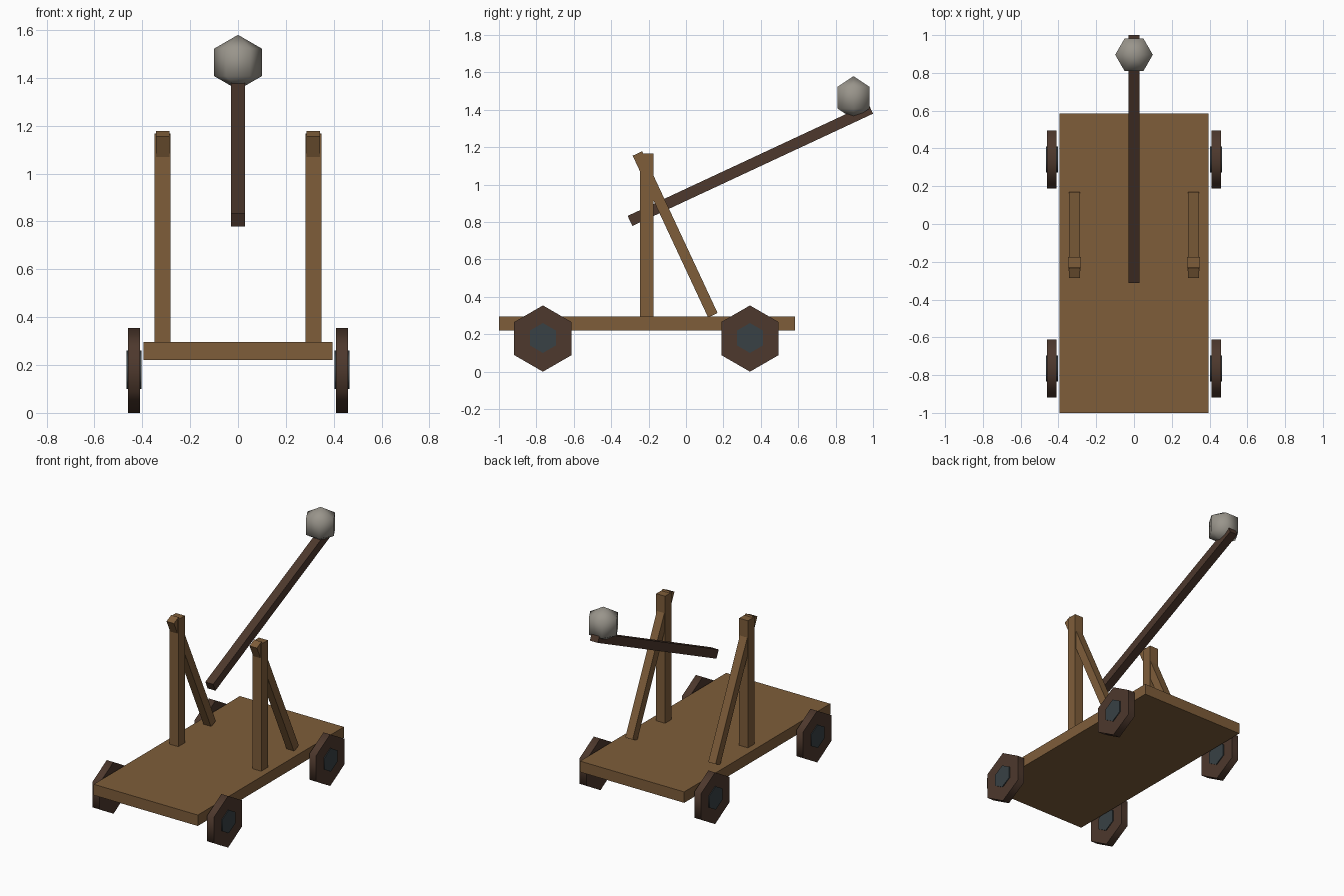
import bpy
import bmesh
from math import radians
from mathutils import Matrix

cube = bpy.data.objects.get("Cube")
if cube:
    bpy.data.objects.remove(cube, do_unlink=True)


def material(name, rgb):
    mat = bpy.data.materials.new(name)
    mat.use_nodes = True
    color = (*rgb, 1)
    mat.diffuse_color = color
    bsdf = mat.node_tree.nodes["Principled BSDF"]
    bsdf.inputs["Base Color"].default_value = color
    bsdf.inputs["Roughness"].default_value = 0.8
    return mat


wood = material("light wood", (0.21, 0.11, 0.042))
dark_wood = material("dark wood", (0.075, 0.04, 0.026))
iron = material("dark iron", (0.04, 0.052, 0.058))
stone = material("grey stone", (0.32, 0.30, 0.26))


def add_object(name, bm, mat, smooth_angle=None):
    bmesh.ops.recalc_face_normals(bm, faces=bm.faces)
    mesh = bpy.data.meshes.new(name)
    bm.to_mesh(mesh)
    bm.free()
    mesh.materials.append(mat)
    obj = bpy.data.objects.new(name, mesh)
    bpy.context.collection.objects.link(obj)
    if smooth_angle:
        bpy.ops.object.select_all(action="DESELECT")
        obj.select_set(True)
        bpy.context.view_layer.objects.active = obj
        bpy.ops.object.shade_smooth_by_angle(angle=radians(smooth_angle))
    return obj


def beam(name, center, size, mat, tilt=0):
    """Box of the given size, tilted about the x axis."""
    bm = bmesh.new()
    bmesh.ops.create_cube(bm, size=1, matrix=Matrix.Diagonal((*size, 1)))
    obj = add_object(name, bm, mat)
    obj.location = center
    obj.rotation_euler.x = radians(tilt)
    return obj


def hex_disc(name, center, radius, width, mat):
    """Six-sided disc with its axis along x and a corner pointing up."""
    bm = bmesh.new()
    bmesh.ops.create_cone(bm, cap_ends=True, segments=6, radius1=radius,
                          radius2=radius, depth=width)
    top = max(bm.verts, key=lambda v: v.co.y).co
    if abs(top.x) > radius * 0.1:
        bmesh.ops.rotate(bm, verts=bm.verts, matrix=Matrix.Rotation(radians(30), 3, "Z"))
    bmesh.ops.rotate(bm, verts=bm.verts, matrix=Matrix.Rotation(radians(90), 3, "Z"))
    bmesh.ops.rotate(bm, verts=bm.verts, matrix=Matrix.Rotation(radians(90), 3, "Y"))
    obj = add_object(name, bm, mat, 65)
    obj.location = center
    return obj


# Deck
beam("deck", (0, -0.208, 0.258), (0.79, 1.584, 0.075), wood)

for side, sx in (("left", 1), ("right", -1)):
    # Uprights with their slanted braces
    beam(f"{side}_post", (sx * 0.315, -0.21, 0.73), (0.067, 0.071, 0.875), wood)
    beam(f"{side}_brace", (sx * 0.315, -0.058, 0.734), (0.056, 0.056, 0.954), wood, 25)
    # Wheels with hubs
    for end, y in (("front", -0.765), ("back", 0.342)):
        hex_disc(f"{end}_{side}_wheel", (sx * 0.435, y, 0.177), 0.177, 0.051, dark_wood)
        hex_disc(f"{end}_{side}_hub", (sx * 0.435, y, 0.18), 0.08, 0.063, iron)

# Throwing arm
beam("throwing_arm", (0, 0.344, 1.106), (0.06, 1.42, 0.059), dark_wood, 25)

# Stone resting on the arm, a corner pointing sideways
bm = bmesh.new()
bmesh.ops.create_uvsphere(bm, u_segments=6, v_segments=3, radius=0.115)
side_point = max(bm.verts, key=lambda v: v.co.x).co
if abs(side_point.y) > 0.01:
    bmesh.ops.rotate(bm, verts=bm.verts, matrix=Matrix.Rotation(radians(30), 3, "Z"))
ball = add_object("stone_ball", bm, stone, 80)
ball.location = (0, 0.896, 1.465)
